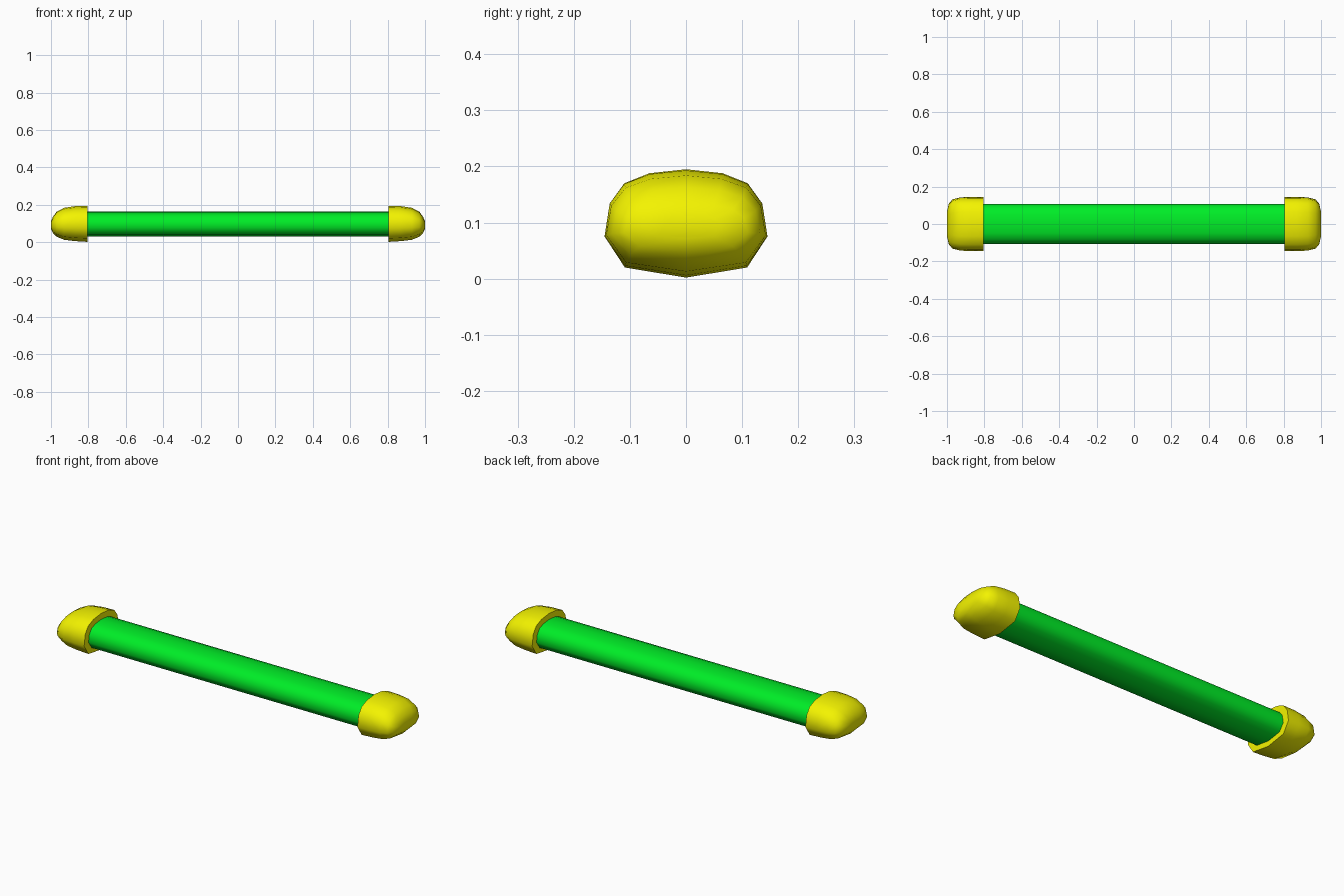
import bpy, bmesh

if "Cube" in bpy.data.objects:
    bpy.data.objects.remove(bpy.data.objects["Cube"])

# Half cross-section (y, z), from bottom keel to top
HALF = [(0, 0.002), (0.109, 0.02), (0.145, 0.075), (0.136, 0.134),
        (0.11, 0.17), (0.065, 0.188), (0, 0.195)]
SECTION = HALF + [(-y, z) for y, z in HALF[-2:0:-1]]
Z_LO, Z_HI = 0.002, 0.195


def material(name, color):
    mat = bpy.data.materials.new(name)
    mat.diffuse_color = color
    mat.use_nodes = True
    mat.node_tree.nodes["Principled BSDF"].inputs["Base Color"].default_value = mat.diffuse_color
    return mat


def loft(name, rings, mat):
    """Skin rings given as (x, y scale, bottom z, top z) and close both ends."""
    bm = bmesh.new()
    loops = []
    for x, sy, lo, hi in rings:
        loops.append([bm.verts.new((x, y * sy, lo + (z - Z_LO) / (Z_HI - Z_LO) * (hi - lo)))
                      for y, z in SECTION])
    n = len(SECTION)
    for a, b in zip(loops, loops[1:]):
        for i in range(n):
            j = (i + 1) % n
            bm.faces.new((a[i], a[j], b[j], b[i]))
    bm.faces.new(loops[0])
    bm.faces.new(loops[-1])
    bmesh.ops.recalc_face_normals(bm, faces=bm.faces)
    mesh = bpy.data.meshes.new(name)
    bm.to_mesh(mesh)
    bm.free()
    mesh.materials.append(mat)
    obj = bpy.data.objects.new(name, mesh)
    bpy.context.collection.objects.link(obj)
    bpy.ops.object.select_all(action='DESELECT')
    obj.select_set(True)
    bpy.context.view_layer.objects.active = obj
    bpy.ops.object.shade_smooth_by_angle(angle=0.9)
    return obj


green = material("green", (0.0, 0.85, 0.02, 1))
yellow = material("yellow", (0.9, 0.9, 0.0, 1))

# Long central bar, sunk slightly into the caps
loft("bar", [(-0.83, 0.745, 0.03, 0.163), (0.83, 0.745, 0.03, 0.163)], green)

# Rounded end caps
CAP = [(0.805, 1.0, 0.002, 0.195), (0.87, 1.0, 0.006, 0.193),
       (0.93, 0.98, 0.013, 0.184), (0.97, 0.91, 0.03, 0.163),
       (0.99, 0.76, 0.05, 0.135), (1.0, 0.45, 0.072, 0.112)]
for side, label in ((-1, "left_cap"), (1, "right_cap")):
    loft(label, [(side * x, sy, lo, hi) for x, sy, lo, hi in CAP], yellow)
